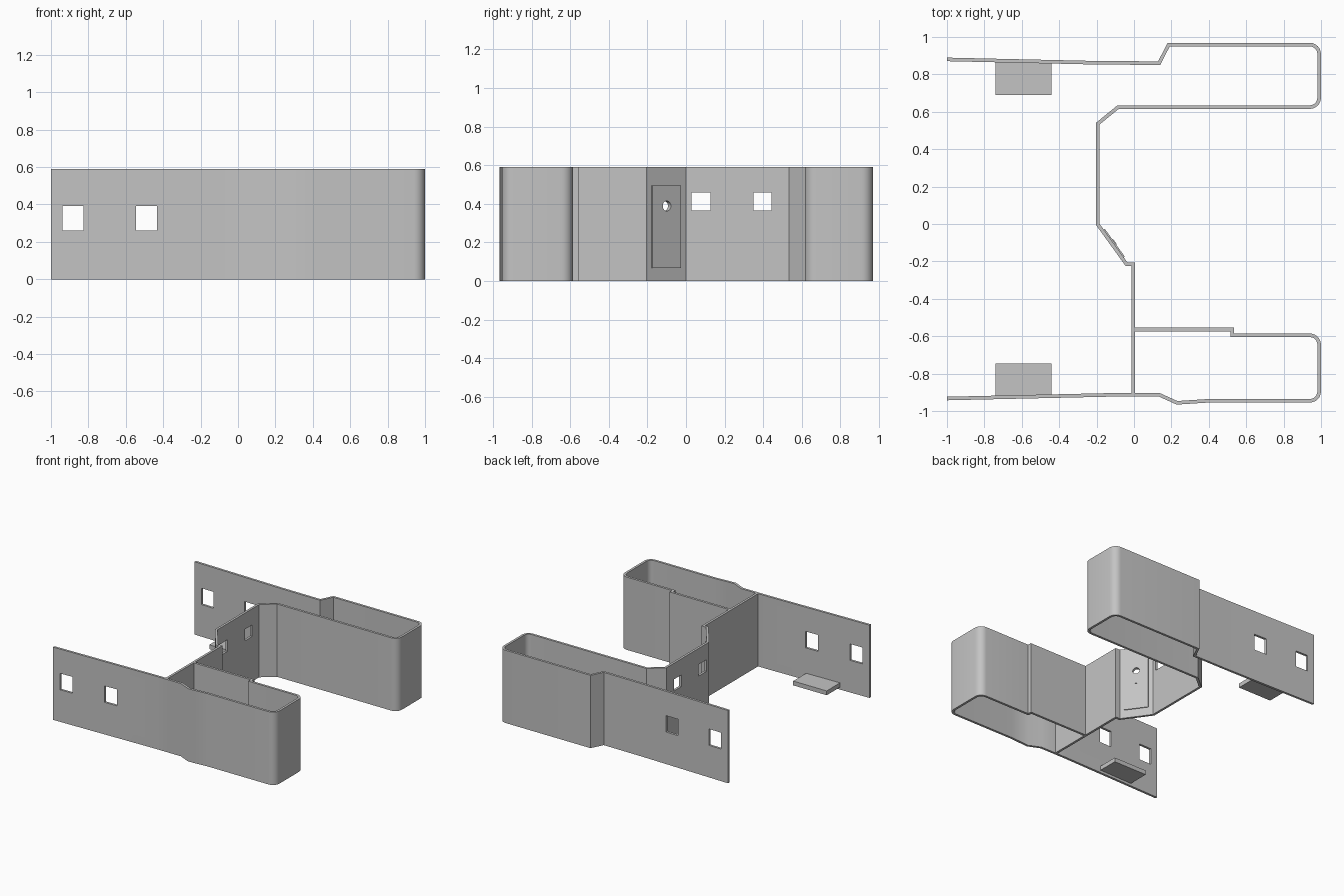
import bpy, bmesh, math
from mathutils import Vector, Matrix

cube = bpy.data.objects.get("Cube")
if cube:
    bpy.data.objects.remove(cube, do_unlink=True)

HEIGHT, THICK = 0.59, 0.019

grey = bpy.data.materials.new("plain grey")
grey.use_nodes = True
COLOUR = (0.55, 0.55, 0.55, 1)
grey.diffuse_color = COLOUR
bsdf = next(n for n in grey.node_tree.nodes if n.type == 'BSDF_PRINCIPLED')
bsdf.inputs["Base Color"].default_value = COLOUR


def add_object(name, bm):
    bmesh.ops.recalc_face_normals(bm, faces=bm.faces)
    mesh = bpy.data.meshes.new(name)
    bm.to_mesh(mesh)
    bm.free()
    mesh.materials.append(grey)
    obj = bpy.data.objects.new(name, mesh)
    bpy.context.collection.objects.link(obj)
    return obj


def box(name, lo, hi, matrix=Matrix()):
    lo, hi = Vector(lo), Vector(hi)
    bm = bmesh.new()
    bmesh.ops.create_cube(bm, size=1)
    for v in bm.verts:
        v.co = matrix @ Vector((lo + hi) / 2 + v.co * (hi - lo))
    return add_object(name, bm)


def activate(obj):
    bpy.ops.object.select_all(action='DESELECT')
    obj.select_set(True)
    bpy.context.view_layer.objects.active = obj


def cut(target, cutter):
    """Subtract the cutter from the target, then discard it."""
    activate(target)
    mod = target.modifiers.new("opening", 'BOOLEAN')
    mod.operation, mod.solver, mod.object = 'DIFFERENCE', 'EXACT', cutter
    bpy.ops.object.modifier_apply(modifier=mod.name)
    bpy.data.objects.remove(cutter, do_unlink=True)


def smooth(obj):
    activate(obj)
    bpy.ops.object.shade_smooth_by_angle(angle=math.radians(30))


def rounded(path, steps=6):
    """Expand a path of (x, y[, radius]) into points with arcs at corners."""
    out = []
    for i, p in enumerate(path):
        c = Vector(p[:2])
        if len(p) == 2:
            out.append(c)
            continue
        r = p[2]
        a = (Vector(path[i - 1][:2]) - c).normalized() * r
        b = (Vector(path[i + 1][:2]) - c).normalized() * r
        for k in range(steps + 1):
            t = math.pi / 2 * k / steps
            out.append(c + a * (1 - math.sin(t)) + b * (1 - math.cos(t)))
    return out


def wall(name, path):
    """Upright wall of even thickness along a mitred path."""
    pts = rounded(path)
    dirs = [(b - a).normalized() for a, b in zip(pts, pts[1:])]
    bm = bmesh.new()
    rings = []
    for i, p in enumerate(pts):
        d0, d1 = dirs[max(i - 1, 0)], dirs[min(i, len(dirs) - 1)]
        n0, n1 = Vector((-d0.y, d0.x)), Vector((-d1.y, d1.x))
        m = (n0 + n1).normalized()
        m *= THICK / 2 / m.dot(n1)
        rings.append([bm.verts.new((*(p + m * s), z))
                      for s, z in ((1, 0), (-1, 0), (-1, HEIGHT), (1, HEIGHT))])
    for a, b in zip(rings, rings[1:]):
        for k in range(4):
            j = (k + 1) % 4
            bm.faces.new((a[k], a[j], b[j], b[k]))
    bm.faces.new(rings[0])
    bm.faces.new(rings[-1])
    return add_object(name, bm)


# Main walls
DOOR_TOP, DOOR_END = (-0.193, -0.003), (-0.04, -0.215)
back_wall = wall("back_and_middle_wall", [
    (-1, 0.88), (-0.2, 0.862), (0.135, 0.86), (0.185, 0.959),
    (0.99, 0.959, 0.05), (0.99, 0.625, 0.05), (-0.085, 0.625),
    (-0.193, 0.537), DOOR_TOP, DOOR_END, (-0.005, -0.215), (-0.005, -0.912)])
front_wall = wall("front_wall", [
    (-1, -0.933), (-0.1, -0.913), (0.135, -0.913), (0.23, -0.956),
    (0.4, -0.945), (0.99, -0.945, 0.05), (0.99, -0.595, 0.05),
    (0.525, -0.595), (0.525, -0.564), (-0.005, -0.564)])

# Window openings
for x0, x1 in ((-0.937, -0.826), (-0.545, -0.434)):
    for target, y in ((back_wall, 0.87), (front_wall, -0.925)):
        cut(target, box("cutter", (x0, y - 0.06, 0.26), (x1, y + 0.06, 0.393)))
for y0, y1 in ((0.028, 0.127), (0.35, 0.444)):
    cut(back_wall, box("cutter", (-0.25, y0, 0.365), (-0.14, y1, 0.459)))

# Door on the slanted wall: local x along the wall, local y outwards
a, b = Vector(DOOR_TOP), Vector(DOOR_END)
d = (b - a).normalized()
mid = (a + b) / 2
frame = Matrix(((d.x, -d.y, 0, mid.x), (d.y, d.x, 0, mid.y),
                (0, 0, 1, 0), (0, 0, 0, 1)))
face = THICK / 2
door = box("door", (-0.092, face - 0.004, 0.067), (0.092, face + 0.007, 0.495), frame)
box("door_handle", (-0.019, face, 0.28), (0.013, face + 0.011, 0.289), frame)

# Round peephole through door and wall
for target in (door, back_wall):
    bm = bmesh.new()
    bmesh.ops.create_cone(
        bm, cap_ends=True, segments=24, radius1=0.026, radius2=0.026, depth=0.1,
        matrix=frame @ Matrix.Translation((0, 0, 0.389)) @ Matrix.Rotation(math.pi / 2, 4, 'X'))
    cut(target, add_object("cutter", bm))

for obj in (back_wall, front_wall, door):
    smooth(obj)

# Low ledges along the inside of the long walls
box("back_ledge", (-0.74, 0.69, 0.02), (-0.44, 0.868, 0.055))
box("front_ledge", (-0.74, -0.922, 0.02), (-0.44, -0.746, 0.055))
